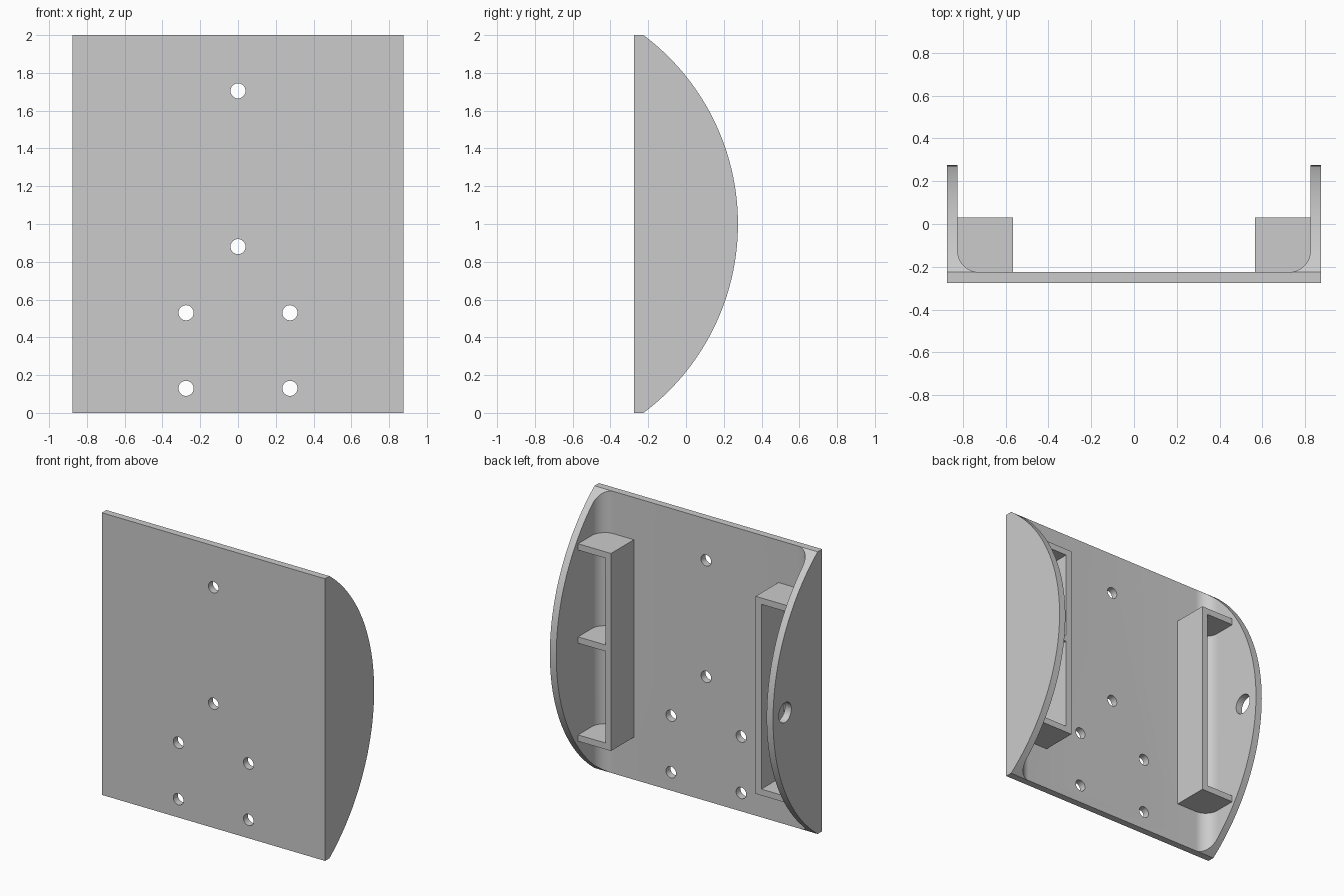
import bpy
import bmesh
from math import sin, cos, pi, radians, asin
from mathutils import Matrix, Vector

if "Cube" in bpy.data.objects:
    bpy.data.objects.remove(bpy.data.objects["Cube"])

HALF_W, HEIGHT, T = 0.875, 2.0, 0.05
FRONT, BACK = -0.275, 0.275
PLATE = FRONT + T              # rear surface of the plate
WALL = HALF_W - T              # inner surface of a side wall
FILLET = 0.1
RIB = 0.045                    # bracket thickness
LOW, HIGH = 0.3, 1.7           # bracket bottom and top

grey = bpy.data.materials.new("plain grey")
grey.use_nodes = True
colour = (0.6, 0.6, 0.6, 1)
grey.diffuse_color = colour
grey.node_tree.nodes["Principled BSDF"].inputs["Base Color"].default_value = colour


def extrude(name, points, direction):
    """Prism made from a closed outline swept along a direction."""
    bm = bmesh.new()
    face = bm.faces.new([bm.verts.new(p) for p in points])
    swept = bmesh.ops.extrude_face_region(bm, geom=[face])["geom"]
    moved = [v for v in swept if isinstance(v, bmesh.types.BMVert)]
    bmesh.ops.translate(bm, vec=Vector(direction), verts=moved)
    bmesh.ops.recalc_face_normals(bm, faces=bm.faces)
    return finish(name, bm)


def finish(name, bm):
    mesh = bpy.data.meshes.new(name)
    bm.to_mesh(mesh)
    bm.free()
    mesh.materials.append(grey)
    obj = bpy.data.objects.new(name, mesh)
    bpy.context.collection.objects.link(obj)
    return obj


def drill(name, centre, radius, axis):
    bm = bmesh.new()
    turn = Matrix.Rotation(radians(90), 4, axis)
    bmesh.ops.create_cone(bm, cap_ends=True, segments=40, radius1=radius, radius2=radius,
                          depth=0.2, matrix=Matrix.Translation(centre) @ turn)
    return finish(name, bm)


def boolean(target, cutter, operation):
    mod = target.modifiers.new(cutter.name, "BOOLEAN")
    mod.operation, mod.solver, mod.object = operation, "EXACT", cutter
    bpy.context.view_layer.objects.active = target
    bpy.ops.object.modifier_apply(modifier=mod.name)
    bpy.data.objects.remove(cutter)


def corner(side):
    """Concave arc from the plate up to the side wall."""
    return [(side * (WALL - FILLET + FILLET * sin(a)), PLATE + FILLET - FILLET * cos(a))
            for a in (pi / 2 * i / 12 for i in range(13))]


# U-shaped channel with rounded inner corners
section = [(-HALF_W, FRONT), (HALF_W, FRONT), (HALF_W, BACK + 0.1), (WALL, BACK + 0.1)]
section += corner(1)[::-1] + corner(-1) + [(-WALL, BACK + 0.1), (-HALF_W, BACK + 0.1)]
body = extrude("mounting_channel", [(x, y, 0) for x, y in section], (0, 0, HEIGHT))

# Side outline: flat front, circular arc at the rear
R = 1.25
sweep = asin(HEIGHT / 2 / R)
arc = [(BACK - R + R * cos(a), HEIGHT / 2 + R * sin(a))
       for a in (sweep * (i / 32 - 1) for i in range(65))]
outline = [(FRONT - 0.1, 0)] + arc + [(FRONT - 0.1, HEIGHT)]
boolean(body, extrude("arc_cutter", [(-1, y, z) for y, z in outline], (2, 0, 0)), "INTERSECT")

# Screw holes through the plate, cable hole through the right wall
for x, z in [(0, 1.705), (0, 0.88), (-0.275, 0.53), (0.275, 0.53), (-0.275, 0.13), (0.275, 0.13)]:
    boolean(body, drill("screw_hole", (x, FRONT, z), 0.04, "X"), "DIFFERENCE")
boolean(body, drill("cable_hole", (-HALF_W, 0.14, 1), 0.07, "Y"), "DIFFERENCE")

# Brackets: inner panel with shelves reaching to the wall
IN, TOP = 0.567, 0.03
parts = [body]
for side, label in ((1, "left"), (-1, "right")):
    panel = [(side * x, y, LOW) for x, y in
             ((IN, PLATE), (IN + RIB, PLATE), (IN + RIB, TOP), (IN, TOP))]
    parts.append(extrude(label + "_bracket_panel", panel, (0, 0, HIGH - LOW)))
    levels = {"bottom": LOW, "top": HIGH - RIB}
    if side == 1:
        levels["middle"] = 0.995
    for level, z in levels.items():
        shelf = [(side * (IN + RIB), PLATE)] + corner(side)
        shelf += [(side * WALL, TOP), (side * (IN + RIB), TOP)]
        parts.append(extrude(f"{label}_{level}_shelf", [(x, y, z) for x, y in shelf], (0, 0, RIB)))

# Smooth curves, keep edges sharp
bpy.ops.object.select_all(action="DESELECT")
for obj in parts:
    obj.select_set(True)
bpy.context.view_layer.objects.active = body
bpy.ops.object.shade_smooth_by_angle(angle=radians(30))
